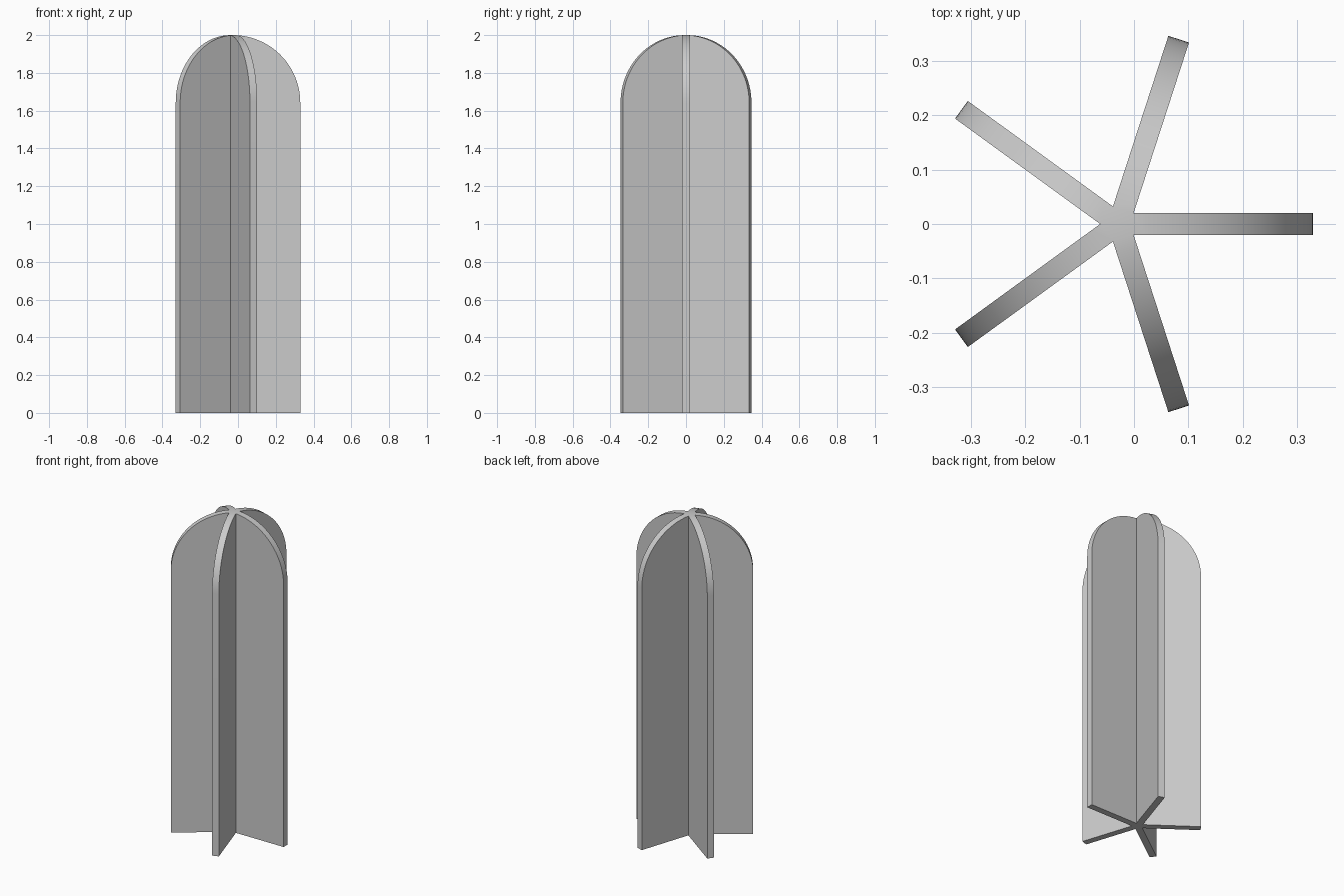
import bpy, bmesh
from math import sin, cos, tan, pi, radians, sqrt
from mathutils import Matrix, Vector

cube = bpy.data.objects.get("Cube")
if cube:
    bpy.data.objects.remove(cube, do_unlink=True)

FINS = 5
RADIUS = 0.358       # axis to fin tip
HALF = 0.02          # half the fin thickness
HEIGHT = 2.0
AXIS_X = -0.0283
STEPS = 24

# Grey material
grey = bpy.data.materials.new("plain grey")
grey.use_nodes = True
colour = (0.6, 0.6, 0.6, 1)
grey.diffuse_color = colour
grey.node_tree.nodes["Principled BSDF"].inputs["Base Color"].default_value = colour

# Half-dome profile of a fin, from the inner corner out to the tip
inner = HALF / tan(pi / FINS)
start = math_start = pi / 2 - inner / RADIUS
shoulder = HEIGHT - RADIUS
profile = [(inner, shoulder + sqrt(RADIUS ** 2 - inner ** 2))]
for i in range(1, STEPS + 1):
    a = start * (1 - i / STEPS)
    profile.append((RADIUS * cos(a), shoulder + RADIUS * sin(a)))
profile += [(RADIUS, 0), (inner, 0)]


def add_fin(bm, angle):
    """One slab with a rounded outer top, open where it joins its neighbours."""
    turn = Matrix.Translation((AXIS_X, 0, 0)) @ Matrix.Rotation(angle, 4, "Z")

    def vert(x, y, z):
        return bm.verts.new(turn @ Vector((x, y, z)))

    left = [vert(r, HALF, z) for r, z in profile]
    right = [vert(r, -HALF, z) for r, z in profile]
    bm.faces.new(left)
    bm.faces.new(right[::-1])
    for i in range(len(profile) - 1):
        bm.faces.new((left[i], right[i], right[i + 1], left[i + 1]))
    # Wedges reaching the central axis
    bm.faces.new((vert(0, 0, HEIGHT), right[0], left[0]))
    bm.faces.new((vert(0, 0, 0), left[-1], right[-1]))


# Five fins around one axis, welded into a single star-shaped body
bm = bmesh.new()
for k in range(FINS):
    add_fin(bm, k * 2 * pi / FINS)
bmesh.ops.remove_doubles(bm, verts=bm.verts, dist=0.0001)
bmesh.ops.recalc_face_normals(bm, faces=bm.faces)
mesh = bpy.data.meshes.new("star_fins")
bm.to_mesh(mesh)
bm.free()
mesh.materials.append(grey)
star = bpy.data.objects.new("star_fins", mesh)
bpy.context.collection.objects.link(star)

# Smooth rounded tops, sharp fin edges
bpy.ops.object.select_all(action="DESELECT")
star.select_set(True)
bpy.context.view_layer.objects.active = star
bpy.ops.object.shade_smooth_by_angle(angle=radians(30))
